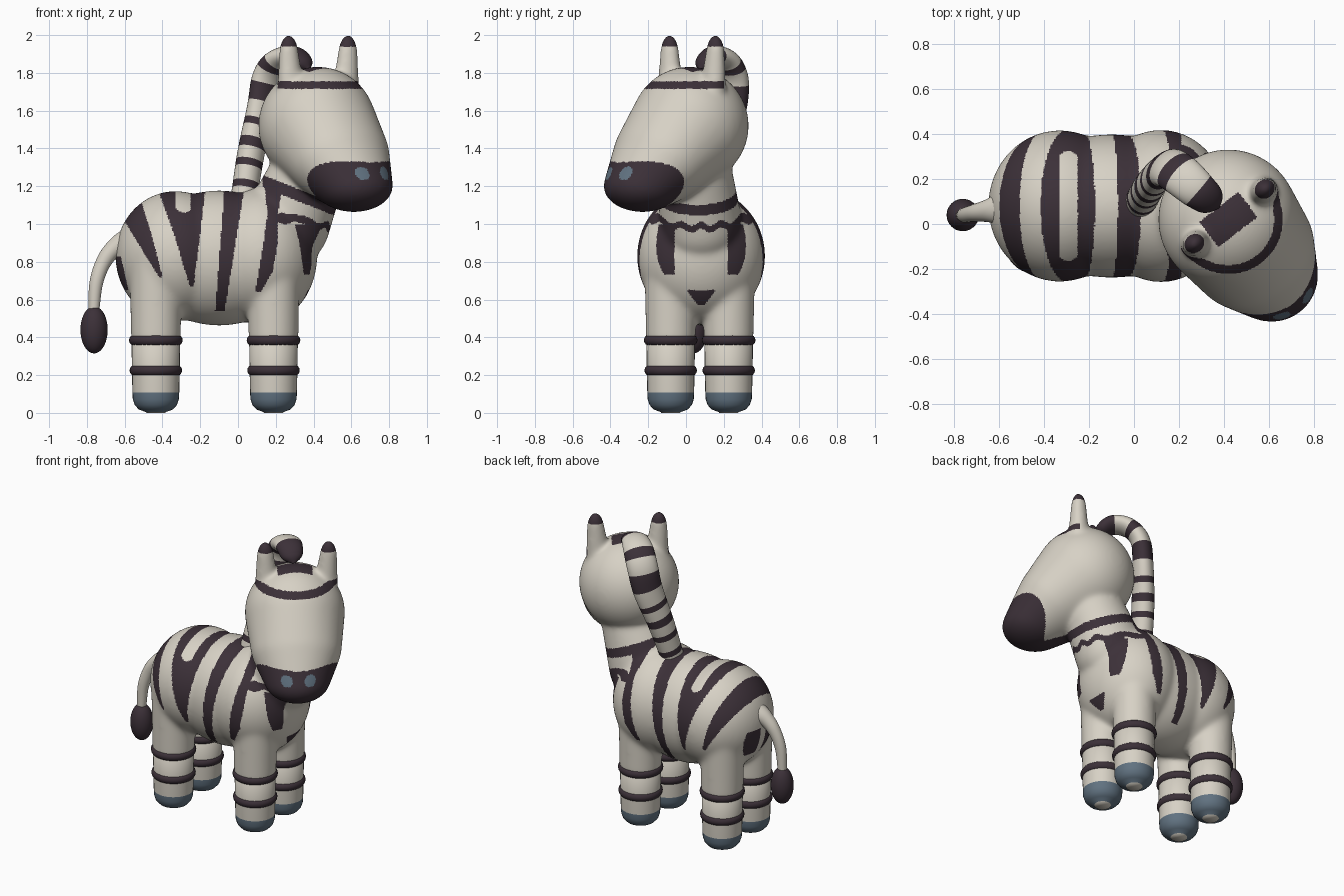
import bpy, bmesh, math
from mathutils import Vector, Matrix

cube = bpy.data.objects.get("Cube")
if cube:
    bpy.data.objects.remove(cube, do_unlink=True)


def material(name, rgb):
    m = bpy.data.materials.new(name)
    m.use_nodes = True
    m.diffuse_color = (*rgb, 1)
    bsdf = next(n for n in m.node_tree.nodes if n.type == 'BSDF_PRINCIPLED')
    bsdf.inputs["Base Color"].default_value = (*rgb, 1)
    return m


MATS = [material("cream", (.68, .64, .56)),
        material("dark_plum", (.045, .03, .04)),
        material("slate_blue", (.12, .17, .22))]
CREAM, DARK, SLATE = range(3)
MID = .08                                   # y of the body's centre plane
HEAD = Matrix.Translation((.42, .02, 1.52)) @ Matrix.Rotation(math.radians(37.7), 4, 'Z')
HEAD_INV = HEAD.inverted()


def make_object(name, bm):
    bmesh.ops.recalc_face_normals(bm, faces=bm.faces)
    for f in bm.faces:
        f.smooth = True
    me = bpy.data.meshes.new(name)
    bm.to_mesh(me)
    bm.free()
    for m in MATS:
        me.materials.append(m)
    ob = bpy.data.objects.new(name, me)
    bpy.context.collection.objects.link(ob)
    return ob


def ellipsoid(bm, centre, radii, frame=Matrix()):
    mat = frame @ Matrix.Translation(centre) @ Matrix.Diagonal((*radii, 1))
    return bmesh.ops.create_uvsphere(bm, u_segments=40, v_segments=24, radius=1, matrix=mat)["verts"]


def hull(bm, blobs, frame=Matrix()):
    """Convex blend of several ellipsoids, each given as (centre, radii)."""
    verts = [v for blob in blobs for v in ellipsoid(bm, *blob, frame)]
    res = bmesh.ops.convex_hull(bm, input=verts)
    junk = set(res["geom_interior"]) | set(res["geom_unused"])
    bmesh.ops.delete(bm, geom=[g for g in junk if isinstance(g, bmesh.types.BMVert)], context='VERTS')


def loft(name, rings, paint, sides=32):
    """Skin over rings of (centre, side vector, depth vector); paint(i, centre) gives the colour."""
    bm = bmesh.new()
    loops = []
    for c, s, d in rings:
        angles = [2 * math.pi * k / sides for k in range(sides)]
        loops.append([bm.verts.new(c + s * math.cos(a) + d * math.sin(a)) for a in angles])
    for i in range(len(rings) - 1):
        colour = paint(i, (rings[i][0] + rings[i + 1][0]) / 2)
        for k in range(sides):
            n = (k + 1) % sides
            f = bm.faces.new((loops[i][k], loops[i][n], loops[i + 1][n], loops[i + 1][k]))
            f.material_index = colour
    bm.faces.new(loops[0]).material_index = paint(0, rings[0][0])
    bm.faces.new(loops[-1]).material_index = paint(len(rings) - 2, rings[-1][0])
    return make_object(name, bm)


def smooth_path(points, steps=20):
    """Catmull-Rom sampling of equal-length tuples."""
    pts = [Vector(p) for p in points]
    pts = [2 * pts[0] - pts[1]] + pts + [2 * pts[-1] - pts[-2]]
    out = []
    for a, b, c, d in zip(pts, pts[1:], pts[2:], pts[3:]):
        for k in range(steps):
            t = k / steps
            out.append(b + (c - a) * (t / 2) + (2 * a - 5 * b + 4 * c - d) * (t * t / 2)
                       + (3 * b - a - 3 * c + d) * (t ** 3 / 2))
    return out + [pts[-2]]


def sweep_rings(samples, side_of):
    """Rings along samples of (x, y, z, half width, half depth)."""
    centres = [Vector(p[:3]) for p in samples]
    rings = []
    for i, p in enumerate(samples):
        tangent = centres[min(i + 1, len(centres) - 1)] - centres[max(i - 1, 0)]
        depth = tangent.cross(side_of(i / len(samples))).normalized()
        side = depth.cross(tangent).normalized()
        rings.append((centres[i], side * p[3], depth * p[4]))
    return rings


# Coat stripes: rows of (height, back edge, front edge)
STRIPES = [
    [(1.2, -.70, -.53), (1.08, -.64, -.5), (.9, -.53, -.445), (.72, -.42, -.4)],
    [(1.2, -.43, -.17), (.95, -.34, -.2), (.67, -.255, -.235)],
    [(1.2, -.07, .035), (.54, -.12, -.07)],
    [(1.22, .14, .24), (1.05, .155, .21), (.9, .135, .21), (.75, .11, .185), (.64, .09, .12)],
]
CHEST_PATCH = [(1.0, .3, .5), (.9, .325, .42), (.73, .35, .4)]
RUMP_PATCH = [(.83, -.8, -.62), (.65, -.8, -.58)]


def in_stripe(rows, x, z):
    for (z1, l1, r1), (z0, l0, r0) in zip(rows, rows[1:]):
        if z0 <= z <= z1:
            t = (z - z0) / (z1 - z0)
            return l0 + t * (l1 - l0) < x < r0 + t * (r1 - r0)
    return False


def coat_colour(p):
    x, z, off = p.x, p.z, abs(p.y - MID)
    h = HEAD_INV @ p
    side, fwd = abs(h.x), -h.y
    # ear tips, nostrils, muzzle, brow band and crown patch
    if z > 1.94:
        return DARK
    if z > 1.04 and fwd > .15:
        if fwd > .4 and math.hypot(side - .073, z - 1.268) < .036:
            return SLATE
        if ((fwd - .42) / .21) ** 2 + ((z - 1.17) / .162) ** 2 < 1:
            return DARK
    if 1.715 < z < 1.755 and fwd > -.03:
        return DARK
    if z > 1.78 and side < .11 and abs(fwd) < .07:
        return DARK
    # neck rings
    if x > .13 and z < 1.26 and abs(z - 1.28 + .4 * x) < .032:
        return DARK
    if x > .19 and abs(z - 1.08 + .2 * x + .012 * math.sin(60 * p.y)) < .02:
        return DARK
    # body stripes and patches
    if -.335 < x < -.25 and off < .27 and z > 1.06 + 12 * (x + .285) ** 2:
        return CREAM
    if any(in_stripe(s, x, z) for s in STRIPES):
        return DARK
    if off > .14 and in_stripe(CHEST_PATCH, x, z):
        return DARK
    if .03 < off < .2 and in_stripe(RUMP_PATCH, x, z):
        return DARK
    if x > .25 and .57 < z < .65 and off < (z - .55) * .8:
        return DARK
    return CREAM


# Body, neck, head, ears and upper legs fused into one soft skin
LEGS = [(n + s, x, y) for n, x in (("front_", .188), ("rear_", -.435))
        for s, y in (("left", .226), ("right", -.081))]
bm = bmesh.new()
ellipsoid(bm, (-.33, MID, .83), (.32, .338, .345))
ellipsoid(bm, (-.1, MID, .82), (.43, .32, .358))
ellipsoid(bm, (.12, MID, .83), (.3, .34, .36))
hull(bm, [((.25, MID, .99), (.235, .22, .22)), ((.4, .04, 1.34), (.19,) * 3)])
hull(bm, [((0, 0, 0), (.313,) * 3), ((0, -.18, -.16), (.285, .25, .25)),
          ((0, -.316, -.32), (.208, .208, .137))], HEAD)
for sign in (-1, 1):
    hull(bm, [((.01 + sign * .185, .005, .2), (.075, .065, .08)),
              ((.013 + sign * .198, .008, .385), (.055, .048, .102))], HEAD)
for _, x, y in LEGS:
    bmesh.ops.create_cone(bm, cap_ends=True, segments=40, radius1=.132, radius2=.139, depth=.42,
                          matrix=Matrix.Translation((x, y, .585)))
skin = make_object("body_source", bm)
remesh = skin.modifiers.new("fuse", 'REMESH')
remesh.mode = 'VOXEL'
remesh.voxel_size = .008
soften = skin.modifiers.new("soften", 'SMOOTH')
soften.factor = .5
soften.iterations = 70
bpy.context.view_layer.update()
fused = bpy.data.meshes.new_from_object(skin.evaluated_get(bpy.context.evaluated_depsgraph_get()))
bpy.data.objects.remove(skin, do_unlink=True)
bm = bmesh.new()
bm.from_mesh(fused)
for f in bm.faces:
    f.material_index = coat_colour(f.calc_center_median())
make_object("body", bm)

# Lower legs with hooves and raised bands
LEG_PROFILE = [(.05, 0), (.052, .004), (.09, .018), (.112, .042), (.122, .072),
               (.124, .108), (.126, .2), (.129, .385), (.1, .41)]
for name, x, y in LEGS:
    rings = [(Vector((x, y, z)), Vector((r, 0, 0)), Vector((0, r, 0))) for r, z in LEG_PROFILE]
    loft(name + "_leg", rings, lambda i, c: CREAM if c.z < .003 or c.z > .108 else SLATE)
    for label, z, r in (("upper", .385, .112), ("lower", .225, .109)):
        bpy.ops.mesh.primitive_torus_add(major_segments=40, minor_segments=16, major_radius=r,
                                         minor_radius=.03, location=(x, y, z))
        band = bpy.context.object
        band.name = f"{name}_{label}_band"
        band.data.materials.append(MATS[DARK])
        band.data.polygons.foreach_set("use_smooth", [True] * len(band.data.polygons))

# Striped mane from the withers over the back of the head
mane = smooth_path([(.03, .1, 1.13, .075, .07), (.07, .17, 1.38, .085, .07),
                    (.125, .235, 1.62, .095, .066), (.155, .25, 1.77, .097, .062),
                    (.21, .215, 1.86, .095, .058), (.285, .15, 1.89, .085, .052),
                    (.345, .1, 1.85, .065, .042), (.375, .075, 1.82, .01, .01)])
across = HEAD.to_3x3() @ Vector((1, 0, 0))
rings = sweep_rings(mane, lambda t: Vector((.2, 1, 0)).lerp(across, min(1, t * 2)))
travel = [0]
for a, b in zip(rings, rings[1:]):
    travel.append(travel[-1] + (b[0] - a[0]).length)
MANE_BANDS = [(.04, .09), (.16, .205), (.275, .32), (.39, .435), (.53, .64), (.73, .78),
              (travel[-1] - .14, 2)]
loft("mane", rings, lambda i, c: DARK if any(a < travel[i] < b for a, b in MANE_BANDS) else CREAM)

# Tail and tuft
tail = smooth_path([(-.56, .07, .9, .1, .1), (-.64, .06, .88, .055, .055), (-.705, .05, .81, .04, .042),
                    (-.75, .04, .69, .034, .036), (-.765, .04, .52, .028, .028)], 8)
loft("tail", sweep_rings(tail, lambda t: Vector((0, 1, 0))), lambda i, c: CREAM, 20)
bm = bmesh.new()
ellipsoid(bm, (-.762, .04, .44), (.072, .072, .125))
for f in bm.faces:
    f.material_index = DARK
make_object("tail_tuft", bm)
